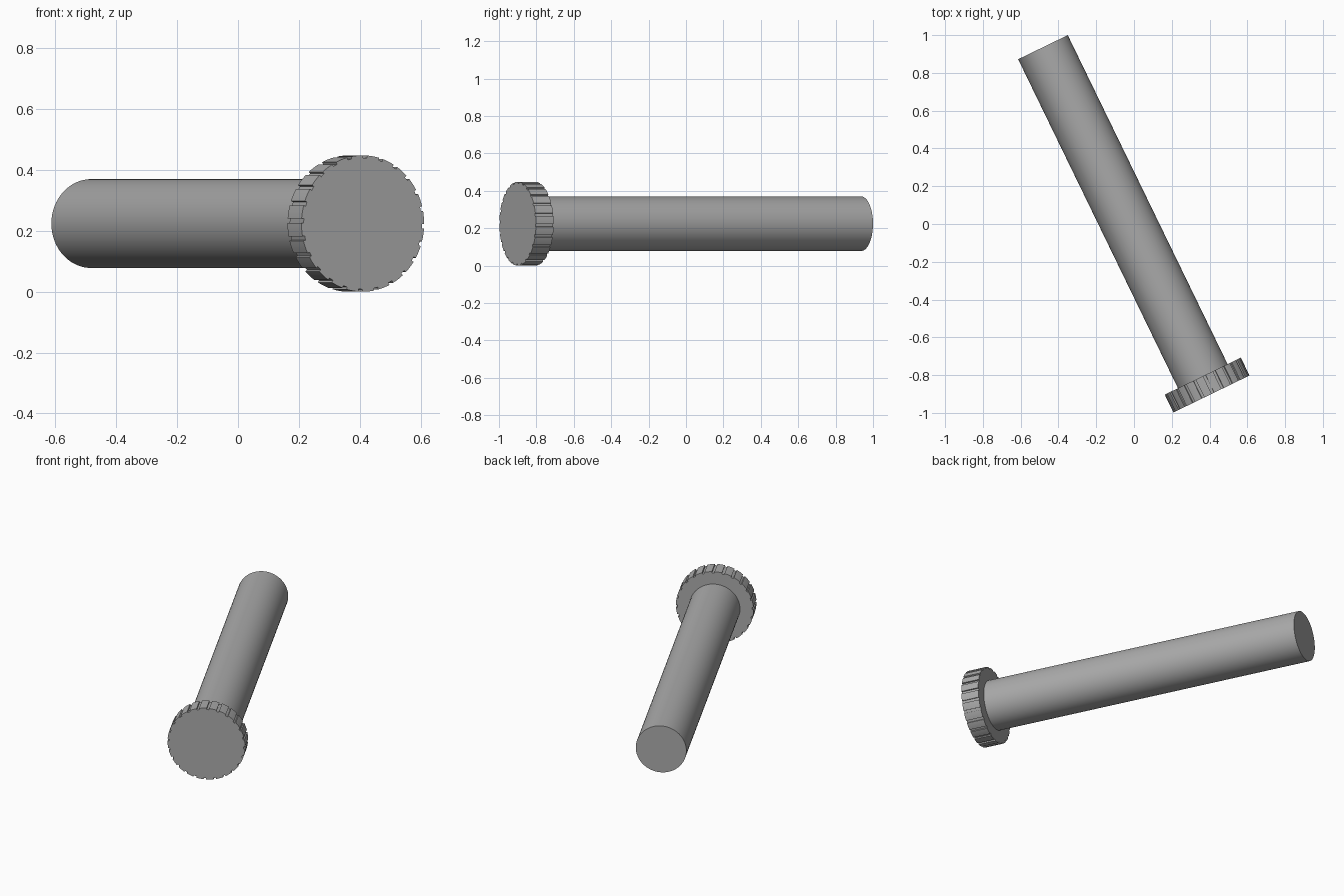
import bpy
import bmesh
from math import cos, sin, pi, atan2, radians
from mathutils import Matrix, Vector

cube = bpy.data.objects.get("Cube")
if cube:
    bpy.data.objects.remove(cube, do_unlink=True)

steel = bpy.data.materials.new("plain_grey")
steel.use_nodes = True
grey = (0.4, 0.4, 0.4, 1)
steel.diffuse_color = grey
steel.node_tree.nodes["Principled BSDF"].inputs["Base Color"].default_value = grey

# Bolt axis, from the outer face of the head to the far end of the shank
HEAD = Vector((0.41, -0.9, 0.224))
TIP = Vector((-0.482, 0.936, 0.224))
AXIS = TIP - HEAD
LENGTH = AXIS.length
AXIS.normalize()
SIDE = Vector((-AXIS.y, AXIS.x, 0))
FRAME = Matrix((SIDE, Vector((0, 0, 1)), AXIS)).transposed().to_4x4()
FRAME.translation = HEAD


def extruded(name, outline, start, end):
    """Solid prism along the bolt axis, with smooth sides and sharp rims."""
    bm = bmesh.new()
    face = bm.faces.new([bm.verts.new((x, y, start)) for x, y in outline])
    top = bmesh.ops.extrude_face_region(bm, geom=[face])["geom"]
    bmesh.ops.translate(bm, vec=(0, 0, end - start),
                        verts=[v for v in top if isinstance(v, bmesh.types.BMVert)])
    bmesh.ops.recalc_face_normals(bm, faces=bm.faces)
    bm.transform(FRAME)
    mesh = bpy.data.meshes.new(name)
    bm.to_mesh(mesh)
    bm.free()
    mesh.materials.append(steel)
    obj = bpy.data.objects.new(name, mesh)
    bpy.context.collection.objects.link(obj)
    bpy.ops.object.select_all(action="DESELECT")
    obj.select_set(True)
    bpy.context.view_layer.objects.active = obj
    bpy.ops.object.shade_smooth_by_angle(angle=radians(30))
    return obj


def polar(radius, angle):
    return radius * cos(angle), radius * sin(angle)


# Head rim: round lands separated by narrow shallow grooves
GROOVES, RADIUS, DEPTH = 24, 0.224, 0.008
step = 2 * pi / GROOVES
half = 0.034
rim = []
for i in range(GROOVES):
    centre = i * step + 0.04
    rim += [polar(RADIUS - DEPTH, centre - half), polar(RADIUS - DEPTH, centre + half)]
    land = step - 2 * half
    rim += [polar(RADIUS, centre + half + land * k / 4) for k in range(5)]

extruded("knurled_head", rim, 0, 0.105)

# Plain round shank
circle = [polar(0.146, 2 * pi * i / 64) for i in range(64)]
extruded("shank", circle, 0.1, LENGTH)
